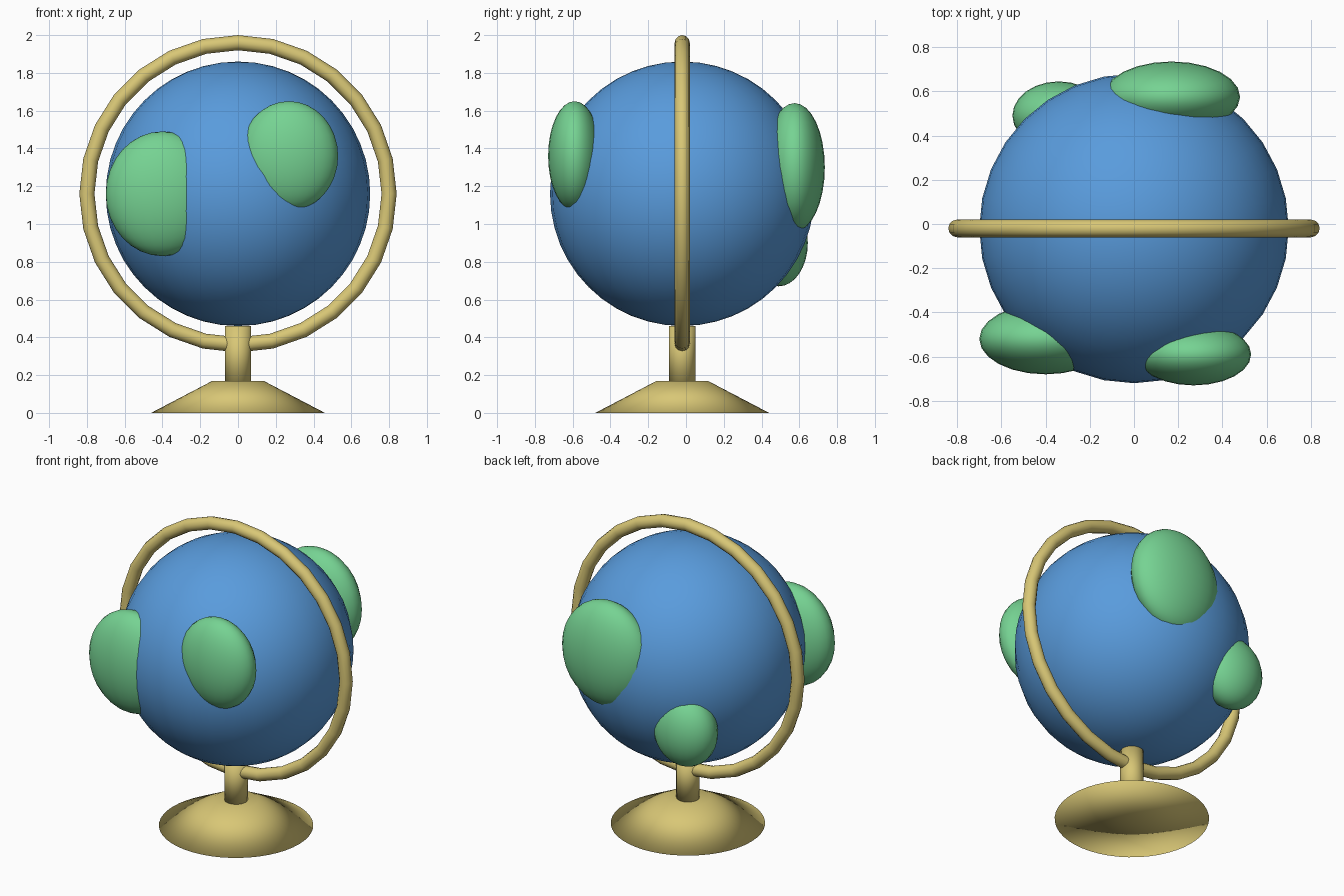
import bpy
import math

if "Cube" in bpy.data.objects:
    bpy.data.objects.remove(bpy.data.objects["Cube"])

CY = -0.02            # depth of the stand axis
CZ = 1.16             # height of the globe centre


def material(name, rgb):
    m = bpy.data.materials.new(name)
    m.diffuse_color = (*rgb, 1.0)
    m.use_nodes = True
    m.node_tree.nodes["Principled BSDF"].inputs["Base Color"].default_value = m.diffuse_color
    return m


GOLD = material("brass_gold", (0.69, 0.57, 0.18))
BLUE = material("ocean_blue", (0.10, 0.33, 0.72))
GREEN = material("land_green", (0.18, 0.65, 0.29))


def finish(name, mat):
    ob = bpy.context.object
    ob.name = name
    ob.data.materials.append(mat)
    bpy.ops.object.shade_smooth()
    return ob


# Stand: flared foot and short stem
bpy.ops.mesh.primitive_cone_add(vertices=48, radius1=0.46, radius2=0.135, depth=0.17,
                                end_fill_type='TRIFAN', location=(0, CY, 0.085))
finish("foot", GOLD)
bpy.ops.mesh.primitive_cylinder_add(vertices=24, radius=0.07, depth=0.31,
                                    location=(0, CY, 0.305))
finish("stem", GOLD)

# Upright ring around the globe
bpy.ops.mesh.primitive_torus_add(major_radius=0.80, minor_radius=0.04, major_segments=28,
                                 minor_segments=12, location=(0, CY, CZ),
                                 rotation=(math.pi / 2, 0, 0))
finish("ring", GOLD)

# Ocean ball
bpy.ops.mesh.primitive_uv_sphere_add(segments=32, ring_count=24, radius=0.70,
                                     location=(0, CY, CZ))
finish("globe", BLUE)

# Raised land masses: centre and half sizes
LAND = {
    "land_front_left": ((-0.40, -0.52, 1.16), (0.30, 0.16, 0.33)),
    "land_front_right": ((0.27, -0.59, 1.36), (0.26, 0.14, 0.29)),
    "land_back_right": ((0.17, 0.575, 1.30), (0.31, 0.16, 0.34)),
    "land_back_left": ((-0.34, 0.49, 0.90), (0.21, 0.155, 0.23)),
}
for name, (centre, half) in LAND.items():
    bpy.ops.mesh.primitive_uv_sphere_add(segments=24, ring_count=16, radius=1,
                                         location=centre)
    bpy.context.object.scale = half
    finish(name, GREEN)
